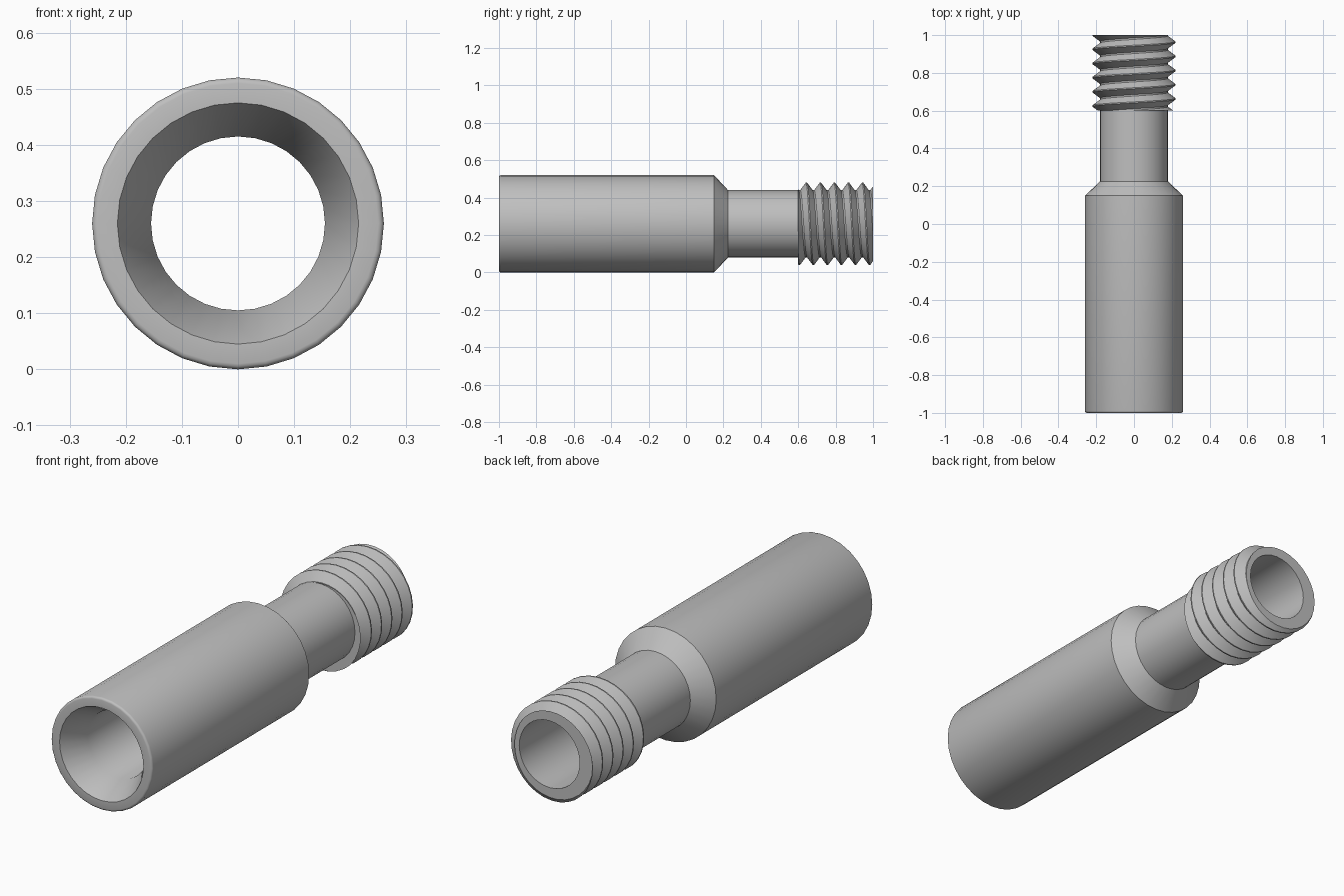
import bpy, bmesh, math

cube = bpy.data.objects.get("Cube")
if cube:
    bpy.data.objects.remove(cube, do_unlink=True)

AXIS_Z = 0.26
SEGMENTS = 32
NECK_R, BORE_R, BODY_R = 0.18, 0.155, 0.26
THREAD_START, THREAD_END = 0.6, 1.0

steel = bpy.data.materials.new("satin grey metal")
steel.use_nodes = True
grey = (0.52, 0.52, 0.52, 1)
steel.diffuse_color = grey
steel.node_tree.nodes["Principled BSDF"].inputs["Base Color"].default_value = grey


def lathe(name, profile_at):
    """Sweep a (y, radius) profile, which may vary with angle, round the long axis."""
    bm = bmesh.new()
    columns = []
    for i in range(SEGMENTS + 1):
        a = math.tau * i / SEGMENTS
        columns.append([bm.verts.new((-r * math.cos(a), y, AXIS_Z + r * math.sin(a)))
                        for y, r in profile_at(a)])
    for left, right in zip(columns, columns[1:]):
        for j in range(len(left) - 1):
            bm.faces.new((left[j], right[j], right[j + 1], left[j + 1]))
    bmesh.ops.remove_doubles(bm, verts=bm.verts, dist=0.0001)
    bmesh.ops.dissolve_degenerate(bm, edges=bm.edges, dist=0.0001)
    bmesh.ops.recalc_face_normals(bm, faces=bm.faces)
    mesh = bpy.data.meshes.new(name)
    bm.to_mesh(mesh)
    bm.free()
    mesh.materials.append(steel)
    obj = bpy.data.objects.new(name, mesh)
    bpy.context.collection.objects.link(obj)
    bpy.ops.object.select_all(action='DESELECT')
    obj.select_set(True)
    bpy.context.view_layer.objects.active = obj
    bpy.ops.object.shade_smooth_by_angle(angle=math.radians(35))
    return obj


# Hollow body: bore, flared mouth, rounded rim, shoulder and neck
edge = 0.01
rim = [(-1 + edge - edge * math.cos(math.radians(t)),
        BODY_R - edge + edge * math.sin(math.radians(t))) for t in range(0, 91, 30)]
body_profile = ([(THREAD_END, BORE_R), (-0.88, BORE_R), (-1, 0.215)] + rim
                + [(0.15, BODY_R), (0.225, NECK_R), (THREAD_START, NECK_R)])
lathe("tube_body", lambda a: body_profile)

# Single-start helical thread, cut square at both ends
PITCH, CREST_R = 0.075, 0.221
FIRST_CREST = 0.625
CREST_HALF, ROOT_HALF = 0.003, 0.004


def thread_profile(a):
    offset = FIRST_CREST + PITCH * a / math.tau
    flank = PITCH / 2 - ROOT_HALF

    def radius(y):
        d = abs(((y - offset) / PITCH + 0.5) % 1 - 0.5) * PITCH
        t = min(max((d - CREST_HALF) / (flank - CREST_HALF), 0), 1)
        return CREST_R + (NECK_R - CREST_R) * t

    points = [(THREAD_START, NECK_R)]
    for k in range(-2, 8):
        for step in (-flank, -CREST_HALF, CREST_HALF, flank):
            y = min(max(offset + k * PITCH + step, THREAD_START), THREAD_END)
            points.append((y, radius(y)))
    return points + [(THREAD_END, BORE_R)]


lathe("screw_thread", thread_profile)
